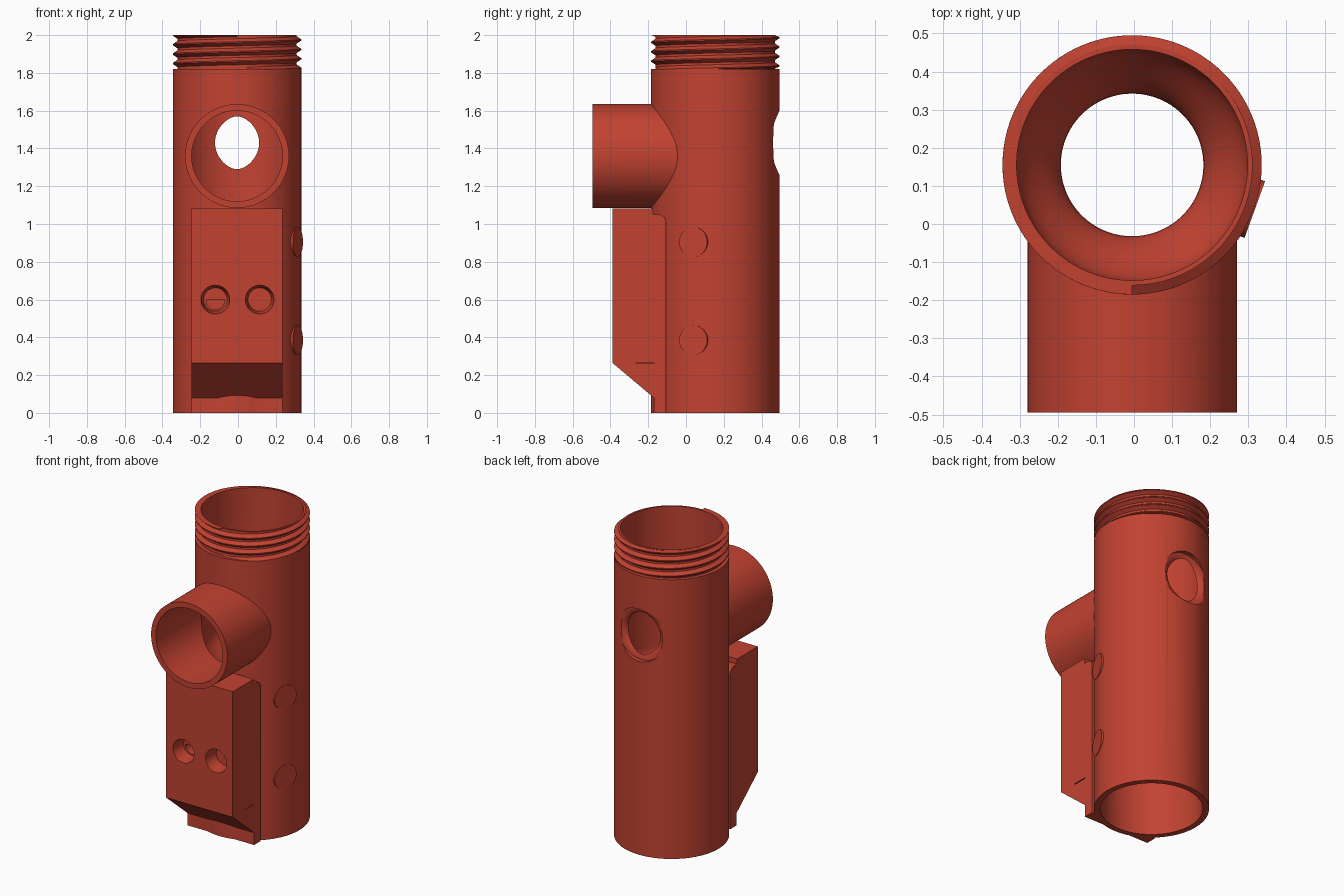
import bpy, bmesh, math
from mathutils import Matrix, Vector

if "Cube" in bpy.data.objects:
    bpy.data.objects.remove(bpy.data.objects["Cube"])

CX, CY, SEG = -0.005, 0.155, 96
PORT_Z, HOLE_Z = 1.36, 1.43

red = bpy.data.materials.new("brick red")
red.diffuse_color = (0.54, 0.055, 0.031, 1)
red.use_nodes = True
red.node_tree.nodes["Principled BSDF"].inputs["Base Color"].default_value = red.diffuse_color


def finish(name, bm, matrix=Matrix()):
    bmesh.ops.remove_doubles(bm, verts=bm.verts, dist=1e-6)
    bmesh.ops.recalc_face_normals(bm, faces=bm.faces)
    me = bpy.data.meshes.new(name)
    bm.to_mesh(me)
    bm.free()
    me.transform(matrix)
    ob = bpy.data.objects.new(name, me)
    bpy.context.collection.objects.link(ob)
    me.materials.append(red)
    return ob


def lathe(name, profile, matrix, seg=SEG):
    """Closed solid of revolution about local z from (radius, height) points."""
    bm = bmesh.new()
    rings = [[bm.verts.new((r * math.cos(2 * math.pi * i / seg),
                            r * math.sin(2 * math.pi * i / seg), z))
              for i in range(seg)] for r, z in profile]
    for a, b in zip(rings, rings[1:]):
        for i in range(seg):
            j = (i + 1) % seg
            bm.faces.new((a[i], a[j], b[j], b[i]))
    bm.faces.new(rings[0][::-1])
    bm.faces.new(rings[-1])
    return finish(name, bm, matrix)


def prism(name, outline, x0, x1):
    """Extrude a (y, z) outline along x."""
    bm = bmesh.new()
    face = bm.faces.new([bm.verts.new((x0, y, z)) for y, z in outline])
    ext = bmesh.ops.extrude_face_region(bm, geom=[face])
    moved = [v for v in ext["geom"] if isinstance(v, bmesh.types.BMVert)]
    bmesh.ops.translate(bm, verts=moved, vec=(x1 - x0, 0, 0))
    return finish(name, bm)


def combine(target, tool, operation):
    mod = target.modifiers.new("bool", "BOOLEAN")
    mod.operation, mod.object, mod.solver = operation, tool, "EXACT"
    bpy.context.view_layer.objects.active = target
    bpy.ops.object.modifier_apply(modifier=mod.name)
    bpy.data.objects.remove(tool)


def smooth(ob, angle=30):
    bpy.ops.object.select_all(action="DESELECT")
    ob.select_set(True)
    bpy.context.view_layer.objects.active = ob
    bpy.ops.object.shade_smooth_by_angle(angle=math.radians(angle))


upright = Matrix.Translation((CX, CY, 0))


def along_y(x, y, z):
    """Local z points to +y."""
    return Matrix.Translation((x, y, z)) @ Matrix.Rotation(-math.pi / 2, 4, "X")


# Main tube with reduced neck, side port and mounting block
body = lathe("body", [(0.34, 0), (0.34, 1.82), (0.316, 1.82), (0.316, 2)], upright)
combine(body, lathe("port", [(0.275, -0.495), (0.275, 0.1)], along_y(CX, 0, PORT_Z)), "UNION")
corner = [(-0.145 + 0.04 * math.sin(math.radians(a)), 1.01 + 0.04 * math.cos(math.radians(a)))
          for a in range(0, 91, 15)]
outline = [(-0.105, 0), (-0.17, 0), (-0.17, 0.08), (-0.39, 0.265), (-0.39, 1.083),
           (-0.175, 1.083), (-0.175, 1.05)] + corner
combine(body, prism("block", outline, CX - 0.24, CX + 0.24), "UNION")

# Bore with a smooth narrow throat
throat = [(0.245 + 0.058 * math.cos(2 * math.pi * t / 24), 0.62 + 0.48 * t / 24)
          for t in range(25)]
bore = [(0.303, -0.1)] + throat + [(0.303, 2.1)]
combine(body, lathe("bore", bore, upright), "DIFFERENCE")

# Port bore and flared rear hole
combine(body, lathe("port_bore", [(0.24, -0.6), (0.24, 0.12)], along_y(CX, 0, PORT_Z)), "DIFFERENCE")
flare = [(0.115, 0.2), (0.115, 0.425)]
flare += [(0.17 - 0.055 * math.cos(math.radians(a)), 0.425 + 0.04 * math.sin(math.radians(a)))
          for a in range(15, 91, 15)]
flare.append((0.17, 0.6))
combine(body, lathe("rear_hole", flare, along_y(CX, 0, HOLE_Z)), "DIFFERENCE")

# Two tapered sockets in the block, the left one with a deeper half-round pocket
for x in (-0.12, 0.115):
    combine(body, lathe("socket", [(0.076, -0.45), (0.076, -0.39), (0.062, -0.3)],
                        along_y(x, 0, 0.6), 48), "DIFFERENCE")
pocket = lathe("pocket", [(0.048, -0.32), (0.048, -0.22)], along_y(-0.12, 0, 0.595), 48)
trim = prism("trim", [(-0.4, 0.6), (-0.1, 0.6), (-0.1, 0.8), (-0.4, 0.8)], -0.3, 0.1)
combine(pocket, trim, "DIFFERENCE")
combine(body, pocket, "DIFFERENCE")

# Narrow slit in the right flank
combine(body, prism("slit", [(-0.265, 0.262), (-0.17, 0.262), (-0.17, 0.268), (-0.265, 0.268)],
                    0.21, 0.3), "DIFFERENCE")
smooth(body)

# Helical thread around the neck
bm = bmesh.new()
pitch, turns, steps = 0.05, 4, 72
prev = None
for i in range(int(turns * steps) + 1):
    a = 2 * math.pi * i / steps - math.pi / 2
    zc = 1.812 + pitch * i / steps
    fade = min(1, i / 8)
    section = []
    for r, dz in ((0.31, -0.023), (0.316 + 0.024 * fade, -0.003),
                  (0.316 + 0.024 * fade, 0.003), (0.31, 0.023)):
        z = min(2.0, max(1.82, zc + dz))
        section.append(bm.verts.new((r * math.cos(a), r * math.sin(a), z)))
    if prev:
        for k in range(4):
            n = (k + 1) % 4
            bm.faces.new((prev[k], prev[n], section[n], section[k]))
    else:
        bm.faces.new(section)
    prev = section
bm.faces.new(prev[::-1])
smooth(finish("neck_thread", bm, upright), 25)

# Flat round pads on the right flank
tilt = math.radians(-20)
turn = Vector((math.cos(tilt), math.sin(tilt), 0)).to_track_quat("Z", "Y").to_matrix().to_4x4()
for name, z in (("lower_pad", 0.385), ("upper_pad", 0.905)):
    smooth(lathe(name, [(0.079, 0.315), (0.079, 0.3425)],
                 Matrix.Translation((CX, CY, z)) @ turn, 48))
